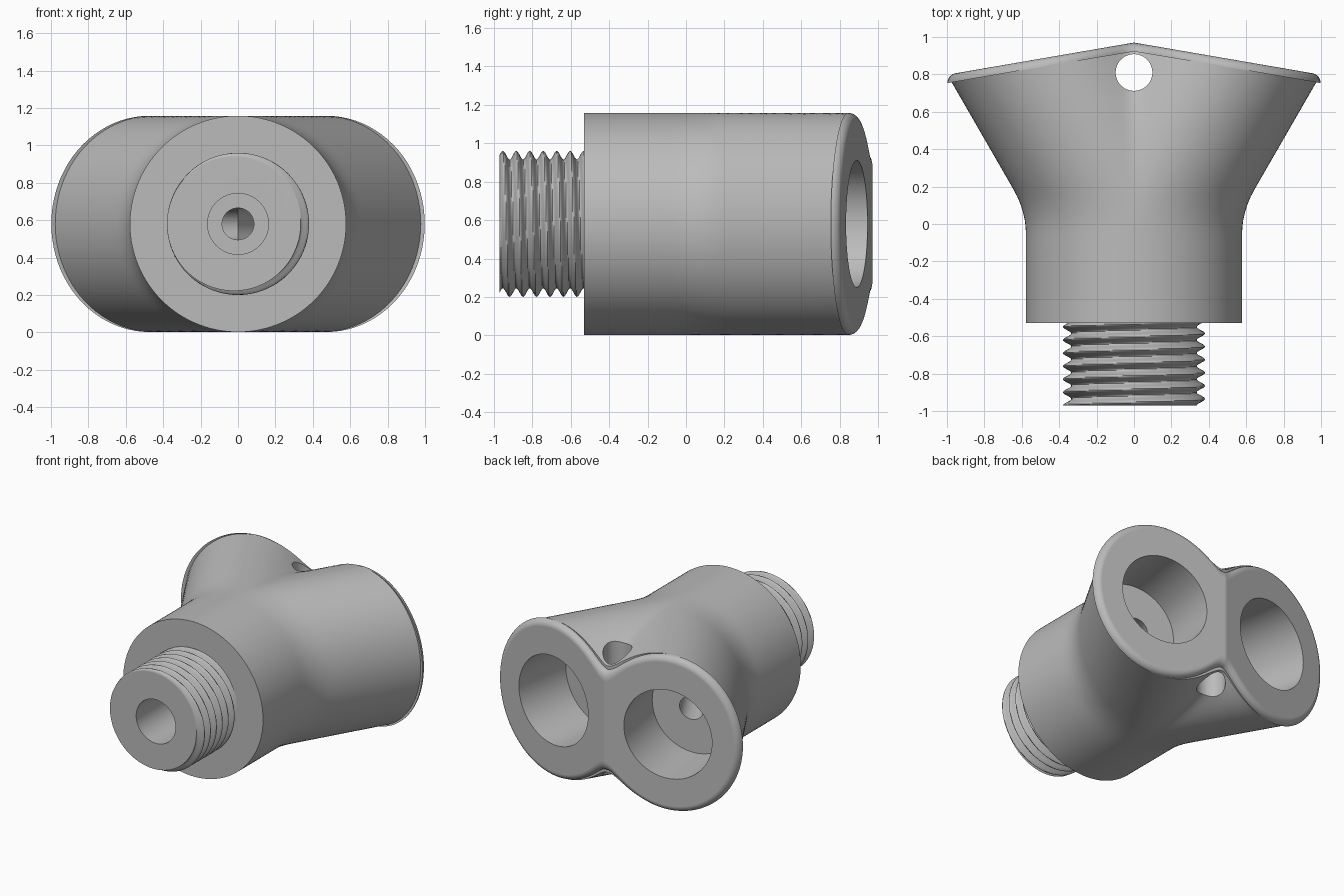
import bpy, bmesh, math
from mathutils import Vector

if "Cube" in bpy.data.objects:
    bpy.data.objects.remove(bpy.data.objects["Cube"], do_unlink=True)

ZC = 0.58          # height of the main axis
R = 0.578          # body radius
SLOPE = 0.577      # sideways lean of each branch
FRONT, BACK, TILT = -0.53, 0.97, 0.172
FILLET = 0.045

grey = bpy.data.materials.new("plain_grey")
grey.use_nodes = True
grey.diffuse_color = (0.5, 0.5, 0.5, 1)
grey.node_tree.nodes["Principled BSDF"].inputs["Base Color"].default_value = (0.5, 0.5, 0.5, 1)


def make_object(name, bm):
    bmesh.ops.recalc_face_normals(bm, faces=bm.faces)
    mesh = bpy.data.meshes.new(name)
    bm.to_mesh(mesh)
    bm.free()
    mesh.materials.append(grey)
    ob = bpy.data.objects.new(name, mesh)
    bpy.context.collection.objects.link(ob)
    return ob


def activate(ob):
    bpy.ops.object.select_all(action='DESELECT')
    ob.select_set(True)
    bpy.context.view_layer.objects.active = ob


def cutter(start, end, radius):
    a, b = Vector(start), Vector(end)
    bm = bmesh.new()
    bmesh.ops.create_cone(bm, cap_ends=True, segments=64, radius1=radius,
                          radius2=radius, depth=(b - a).length)
    ob = make_object("hole_cutter", bm)
    ob.location = (a + b) / 2
    ob.rotation_euler = (b - a).to_track_quat('Z', 'Y').to_euler()
    ob.hide_render = True
    return ob


def cut(ob, cutters):
    activate(ob)
    for c in cutters:
        mod = ob.modifiers.new("hole", 'BOOLEAN')
        mod.operation = 'DIFFERENCE'
        mod.solver = 'EXACT'
        mod.object = c
        bpy.ops.object.modifier_apply(modifier=mod.name)


def finish(ob, angle):
    activate(ob)
    bpy.ops.object.shade_smooth_by_angle(angle=math.radians(angle))
    ob.modifiers.new("weighted_normals", 'WEIGHTED_NORMAL').keep_sharp = True


def shift(y):
    """Sideways offset of a branch centre, with an eased bend."""
    a, b = -0.05, 0.19
    if y < a:
        return 0.0
    if y < b:
        return SLOPE * (y - a) ** 2 / (2 * (b - a))
    return SLOPE * (y - (a + b) / 2)


def section(v, radius, setback, count=72):
    """Half outline (x >= 0) at fraction v between the front and the sloped back."""
    def station(x):
        return FRONT + v * (BACK - TILT * x - FRONT)
    s0 = shift(station(0))
    limit = math.acos(max(-1, -s0 / radius))
    points = []
    for i in range(count + 1):
        t = limit * (2 * i / count - 1)
        x = 0.0
        for _ in range(8):
            x = shift(station(x)) + radius * math.cos(t)
        x = 0.0 if i in (0, count) else max(x, 0)
        y = station(x)
        s = shift(y)
        z = radius * math.sin(t)
        if s > 0.01 and x < s:      # soften the valley between branches
            soft = math.sqrt(x * x + (0.15 * s) ** 2 * (1 - x / s))
            z = math.copysign(math.sqrt(max(0, radius ** 2 - (soft - s) ** 2)), z)
        points.append((x, y - setback, ZC + z))
    return points


# Body: half loft, mirrored, with a rounded rim at the back
bm = bmesh.new()
rows = [section(0.97 * i / 32, R, 0) for i in range(33)]
for i in range(7):
    a = math.pi / 2 * i / 6
    rows.append(section(1, R - FILLET * (1 - math.cos(a)), FILLET * (1 - math.sin(a))))
rings = [[bm.verts.new(p) for p in row] for row in rows]
for lo, hi in zip(rings, rings[1:]):
    for j in range(len(lo) - 1):
        bm.faces.new((lo[j], lo[j + 1], hi[j + 1], hi[j]))
bm.faces.new(rings[0])
bm.faces.new(rings[-1])
body = make_object("forked_body", bm)
activate(body)
mirror = body.modifiers.new("mirror", 'MIRROR')
mirror.merge_threshold = 0.0005
bpy.ops.object.modifier_apply(modifier=mirror.name)

# Threaded stub: helical radius on a tube of rings
PITCH, SEG, TIP, ROOT = 0.07, 96, -0.97, -0.5
bm = bmesh.new()
steps = 68
rings = []
for i in range(steps + 1):
    y = TIP + (ROOT - TIP) * i / steps
    ring = []
    for j in range(SEG):
        f = j / SEG
        wave = 0.5 + 0.5 * math.cos(math.tau * ((y - TIP) / PITCH - f))
        r = 0.335 + 0.045 * wave
        ring.append(bm.verts.new((-r * math.cos(math.tau * f), y, ZC + r * math.sin(math.tau * f))))
    rings.append(ring)
for lo, hi in zip(rings, rings[1:]):
    for j in range(SEG):
        k = (j + 1) % SEG
        bm.faces.new((lo[j], lo[k], hi[k], hi[j]))
bm.faces.new(rings[0])
bm.faces.new(rings[-1])
stub = make_object("threaded_stub", bm)

# Holes: bore, centre passage, cross hole, sockets and their passages
bore = cutter((0, -1.1, ZC), (0, -0.45, ZC), 0.163)
passage = cutter((0, -0.5, ZC), (0, -0.15, ZC), 0.085)
cross_hole = cutter((0, 0.81, -0.2), (0, 0.81, 1.4), 0.098)
holes = [bore, passage, cross_hole]
for side in (1, -1):
    mouth = Vector((side * 0.473, BACK - TILT * 0.473, ZC))
    normal = Vector((side * TILT, 1, 0)).normalized()
    bottom = mouth - normal * 0.45
    holes.append(cutter(bottom, mouth + normal * 0.2, 0.33))
    holes.append(cutter((0, -0.2, ZC), bottom + normal * 0.1, 0.085))
cut(body, holes)
cut(stub, [bore])
for h in holes:
    bpy.data.objects.remove(h, do_unlink=True)

finish(body, 28)
finish(stub, 50)
